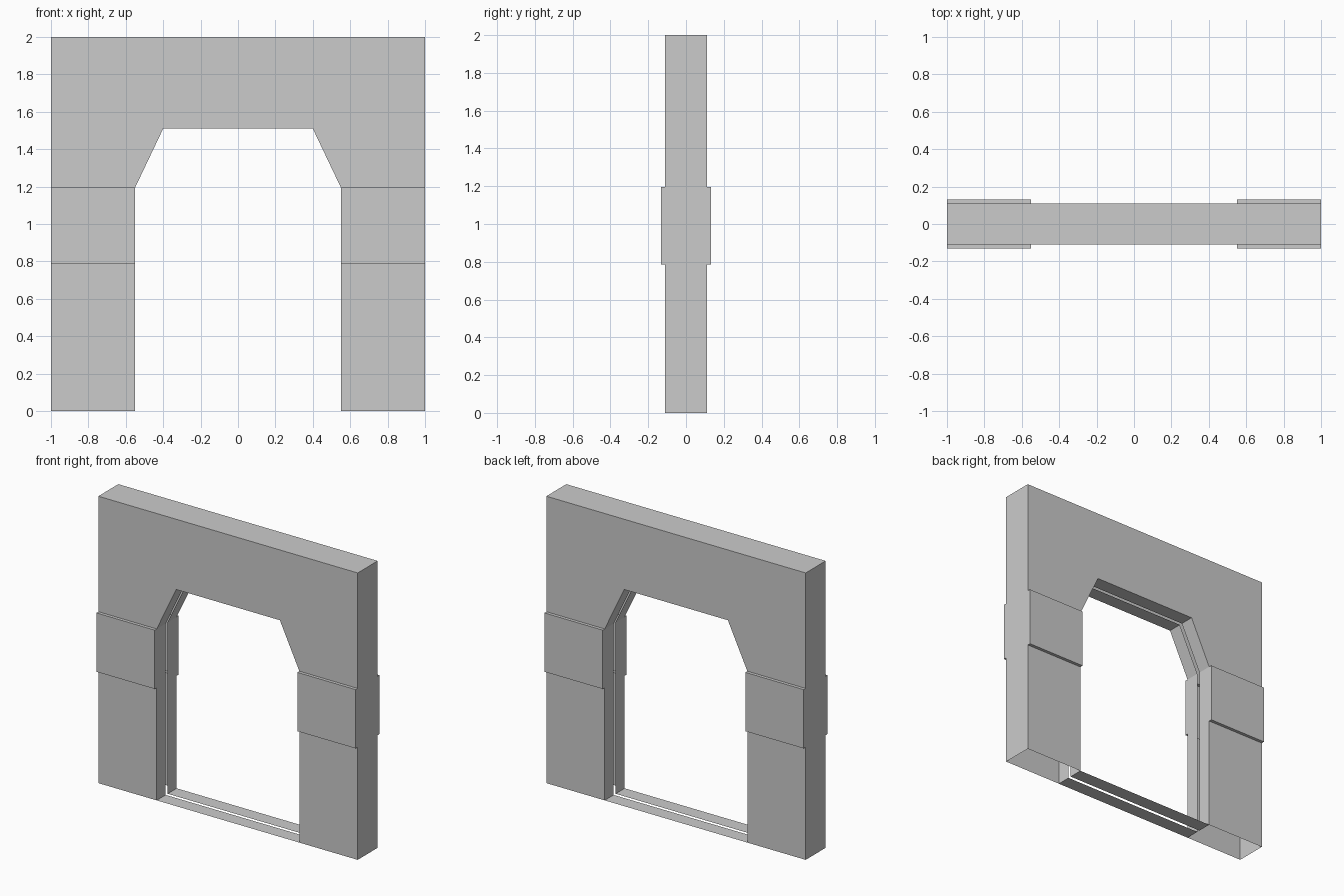
import bpy, bmesh
from mathutils import Vector

if "Cube" in bpy.data.objects:
    bpy.data.objects.remove(bpy.data.objects["Cube"])

W, IN, LX = 1.0, 0.55, 0.40            # outer half width, jamb, lintel opening half width
Y, YC, S = 0.11, 0.132, 0.011          # wall half depth, collar half depth, slot half width
Z0, Z1, ZL, H = 0.785, 1.195, 1.51, 2.0  # collar bottom / top, lintel underside, height


def quarter_shell(name, faces):
    """Build the front-right quarter as sheets facing a given way, mirrored in x and y."""
    bm = bmesh.new()
    for pts, facing in faces:
        f = bm.faces.new([bm.verts.new(p) for p in pts])
        f.normal_update()
        if f.normal.dot(Vector(facing)) < 0:
            f.normal_flip()
    bmesh.ops.remove_doubles(bm, verts=bm.verts, dist=1e-4)
    me = bpy.data.meshes.new(name)
    bm.to_mesh(me)
    bm.free()
    ob = bpy.data.objects.new(name, me)
    bpy.context.collection.objects.link(ob)
    m = ob.modifiers.new("mirror", 'MIRROR')
    m.use_axis = (True, True, False)
    m.use_clip = False
    m.merge_threshold = 0.0005


def front(y, profile):
    return [(x, y, z) for x, z in profile], (0, -1, 0)


def strip(a, b, y0, y1, facing):
    """Sheet running in depth between two (x, z) points."""
    return [(a[0], y0, a[1]), (b[0], y0, b[1]),
            (b[0], y1, b[1]), (a[0], y1, a[1])], facing


# Hollow wall: legs open at the bottom, slot around the opening for the door
quarter_shell("doorway_wall", [
    front(-Y, [(IN, 0), (W, 0), (W, Z0), (IN, Z0)]),
    front(-Y, [(IN, Z1), (W, Z1), (W, H), (LX, H), (LX, ZL)]),
    front(-Y, [(0, ZL), (LX, ZL), (LX, H), (0, H)]),
    strip((W, 0), (W, Z0), -Y, 0, (1, 0, 0)),
    strip((W, Z1), (W, H), -Y, 0, (1, 0, 0)),
    strip((LX, H), (W, H), -Y, 0, (0, 0, 1)),
    strip((0, H), (LX, H), -Y, 0, (0, 0, 1)),
    strip((IN, 0), (IN, Z0), -Y, -S, (-1, 0, 0)),
    strip((IN, Z1), (LX, ZL), -Y, -S, (-1, 0, -1)),
    strip((0, ZL), (LX, ZL), -Y, -S, (0, 0, -1)),
])

# Raised collars on both legs
quarter_shell("leg_collars", [
    front(-YC, [(IN, Z0), (W, Z0), (W, Z1), (IN, Z1)]),
    strip((IN, Z1), (W, Z1), -YC, -Y, (0, 0, 1)),
    strip((IN, Z0), (W, Z0), -YC, -Y, (0, 0, -1)),
    strip((W, Z0), (W, Z1), -YC, 0, (1, 0, 0)),
    strip((IN, Z0), (IN, Z1), -YC, -S, (-1, 0, 0)),
])

# Two flat floor strips with the door slot between them
quarter_shell("threshold_strips", [
    strip((0, 0), (IN, 0), -Y, -S, (0, 0, 1)),
])
